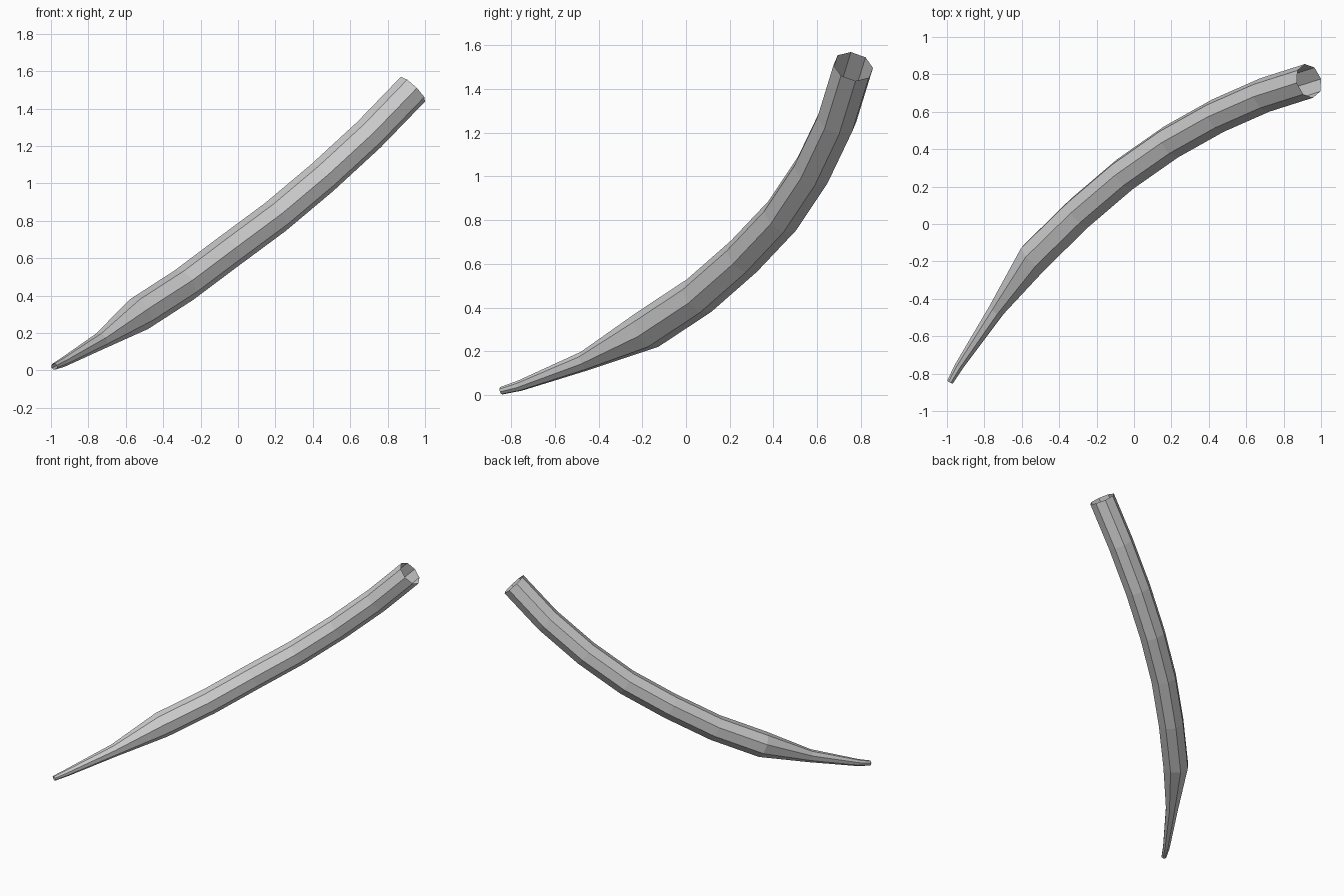
import bpy, bmesh
from math import cos, sin, pi
from mathutils import Vector

if "Cube" in bpy.data.objects:
    bpy.data.objects.remove(bpy.data.objects["Cube"])

SIDES = 8
# Centre line and radius, from the wide open root down to the narrow tip
PATH = [
    (0.935, 0.765, 1.503, 0.093),
    (0.70, 0.69, 1.26, 0.093),
    (0.45, 0.58, 1.03, 0.093),
    (0.20, 0.44, 0.82, 0.093),
    (-0.05, 0.265, 0.635, 0.093),
    (-0.29, 0.06, 0.455, 0.093),
    (-0.53, -0.175, 0.30, 0.093),
    (-0.735, -0.46, 0.157, 0.046),
    (-0.935, -0.76, 0.043, 0.025),
    (-0.983, -0.844, 0.020, 0.018),
]

pts = [Vector(p[:3]) for p in PATH]
dirs = [(b - a).normalized() for a, b in zip(pts, pts[1:])]

# Horn tube: octagonal rings carried along the path without twist
bm = bmesh.new()
rings = []
ref = Vector((-0.025, 0.09, -0.01))
for i, (p, data) in enumerate(zip(pts, PATH)):
    t = (dirs[max(i - 1, 0)] + dirs[min(i, len(dirs) - 1)]).normalized()
    ref = (ref - t * ref.dot(t)).normalized()
    side = t.cross(ref)
    rings.append([bm.verts.new(p + data[3] * (ref * cos(a) + side * sin(a)))
                  for a in (2 * pi * k / SIDES for k in range(SIDES))])
for r0, r1 in zip(rings, rings[1:]):
    for k in range(SIDES):
        n = (k + 1) % SIDES
        bm.faces.new((r0[k], r1[k], r1[n], r0[n]))

# Make the faces point away from the centre line
f = next(iter(bm.faces))
if f.normal.length == 0:
    bm.normal_update()
if f.normal.dot(f.calc_center_median() - (pts[0] + pts[1]) / 2) < 0:
    bmesh.ops.reverse_faces(bm, faces=bm.faces[:])

mesh = bpy.data.meshes.new("curved_horn")
bm.to_mesh(mesh)
bm.free()
horn = bpy.data.objects.new("curved_horn", mesh)
bpy.context.collection.objects.link(horn)
